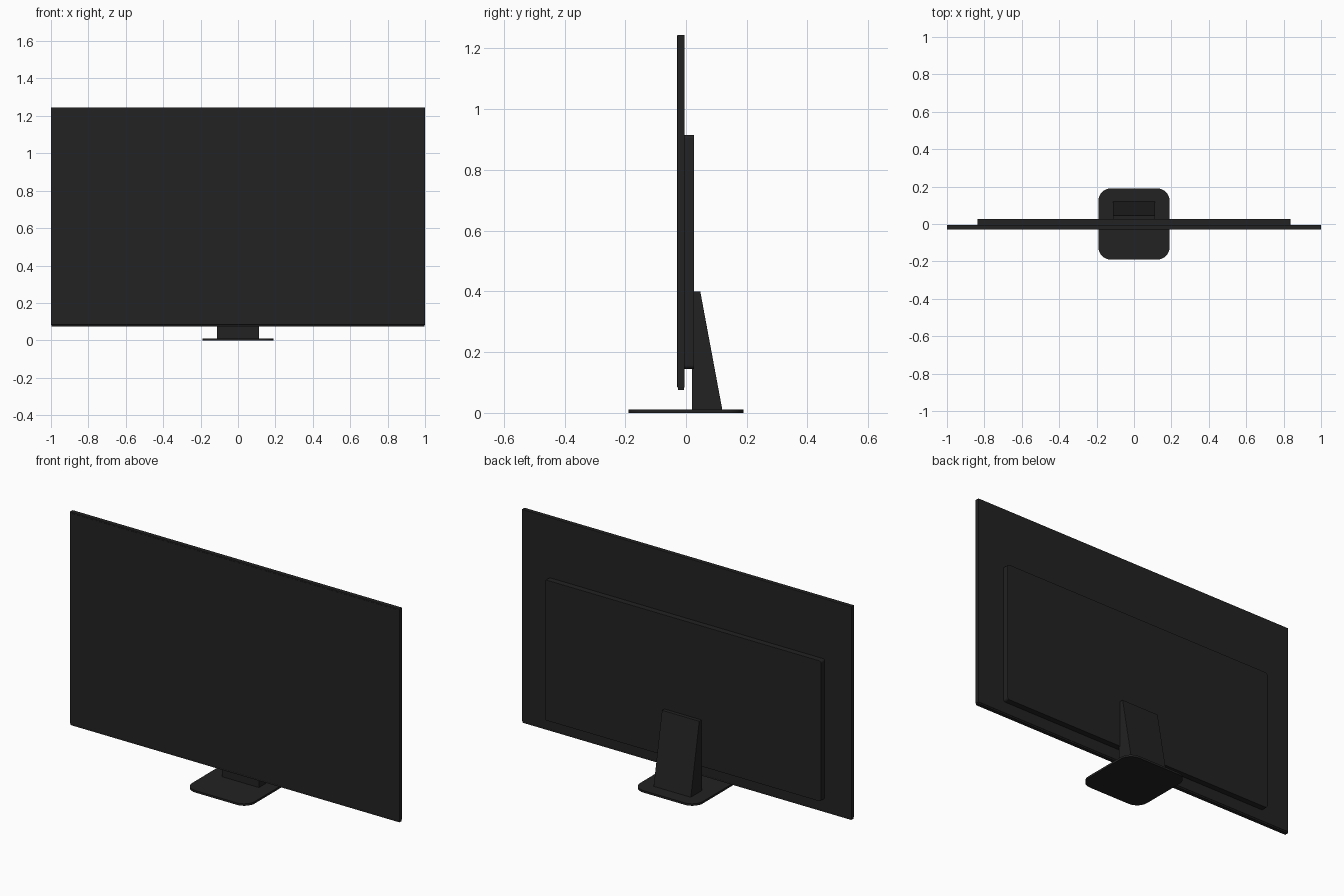
import bpy
import bmesh
from mathutils import Vector

cube = bpy.data.objects.get("Cube")
if cube:
    bpy.data.objects.remove(cube)


def material(name, rgb):
    m = bpy.data.materials.new(name)
    m.use_nodes = True
    col = (*rgb, 1)
    m.diffuse_color = col
    m.node_tree.nodes["Principled BSDF"].inputs["Base Color"].default_value = col
    return m


charcoal = material("charcoal plastic", (0.016, 0.016, 0.016))
screen_black = material("screen black", (0.016, 0.016, 0.017))


def finish(name, bm, mat, bevel=0.0):
    bmesh.ops.recalc_face_normals(bm, faces=bm.faces)
    mesh = bpy.data.meshes.new(name)
    bm.to_mesh(mesh)
    bm.free()
    mesh.materials.append(mat)
    ob = bpy.data.objects.new(name, mesh)
    bpy.context.collection.objects.link(ob)
    if bevel:
        mod = ob.modifiers.new("soft edges", 'BEVEL')
        mod.width = bevel
        mod.segments = 2
    return ob


def box(name, lo, hi, mat, bevel=0.0, round_axis=None, radius=0.0):
    """Box between two corners; edges along round_axis may be rounded."""
    lo, hi = Vector(lo), Vector(hi)
    bm = bmesh.new()
    bmesh.ops.create_cube(bm, size=1)
    for v in bm.verts:
        v.co = (lo + hi) / 2 + v.co * (hi - lo)
    if round_axis is not None:
        edges = [e for e in bm.edges
                 if abs((e.verts[0].co - e.verts[1].co)[round_axis]) > 1e-5]
        bmesh.ops.bevel(bm, geom=edges, offset=radius, segments=8,
                        profile=0.5, affect='EDGES')
    return finish(name, bm, mat, bevel)


def extrude_side(name, profile, half_width, mat, bevel=0.0):
    """Extrude a y-z profile symmetrically along x."""
    bm = bmesh.new()
    face = bm.faces.new([bm.verts.new((-half_width, y, z)) for y, z in profile])
    out = bmesh.ops.extrude_face_region(bm, geom=[face])
    moved = [g for g in out["geom"] if isinstance(g, bmesh.types.BMVert)]
    bmesh.ops.translate(bm, verts=moved, vec=(2 * half_width, 0, 0))
    return finish(name, bm, mat, bevel)


# Display: thin body, front glass and lower trim strip
box("display_body", (-1, -0.029, 0.083), (1, -0.005, 1.245), charcoal, 0.002)
box("screen", (-0.993, -0.03, 0.092), (0.993, -0.028, 1.238), screen_black)
box("lower_trim", (-0.998, -0.027, 0.075), (0.998, -0.007, 0.085), charcoal)

# Rear electronics housing
box("rear_housing", (-0.838, -0.008, 0.145), (0.838, 0.027, 0.915),
    charcoal, 0.001, round_axis=1, radius=0.012)

# Stand: tapered neck on a rounded plate
extrude_side("stand_neck", [(0.02, 0.008), (0.12, 0.008), (0.047, 0.4), (0.02, 0.4)],
             0.113, charcoal, 0.001)
base = box("stand_base", (-0.19, -0.19, 0), (0.19, 0.19, 0.011),
           charcoal, round_axis=2, radius=0.065)
bpy.context.view_layer.objects.active = base
base.select_set(True)
bpy.ops.object.shade_smooth_by_angle()
